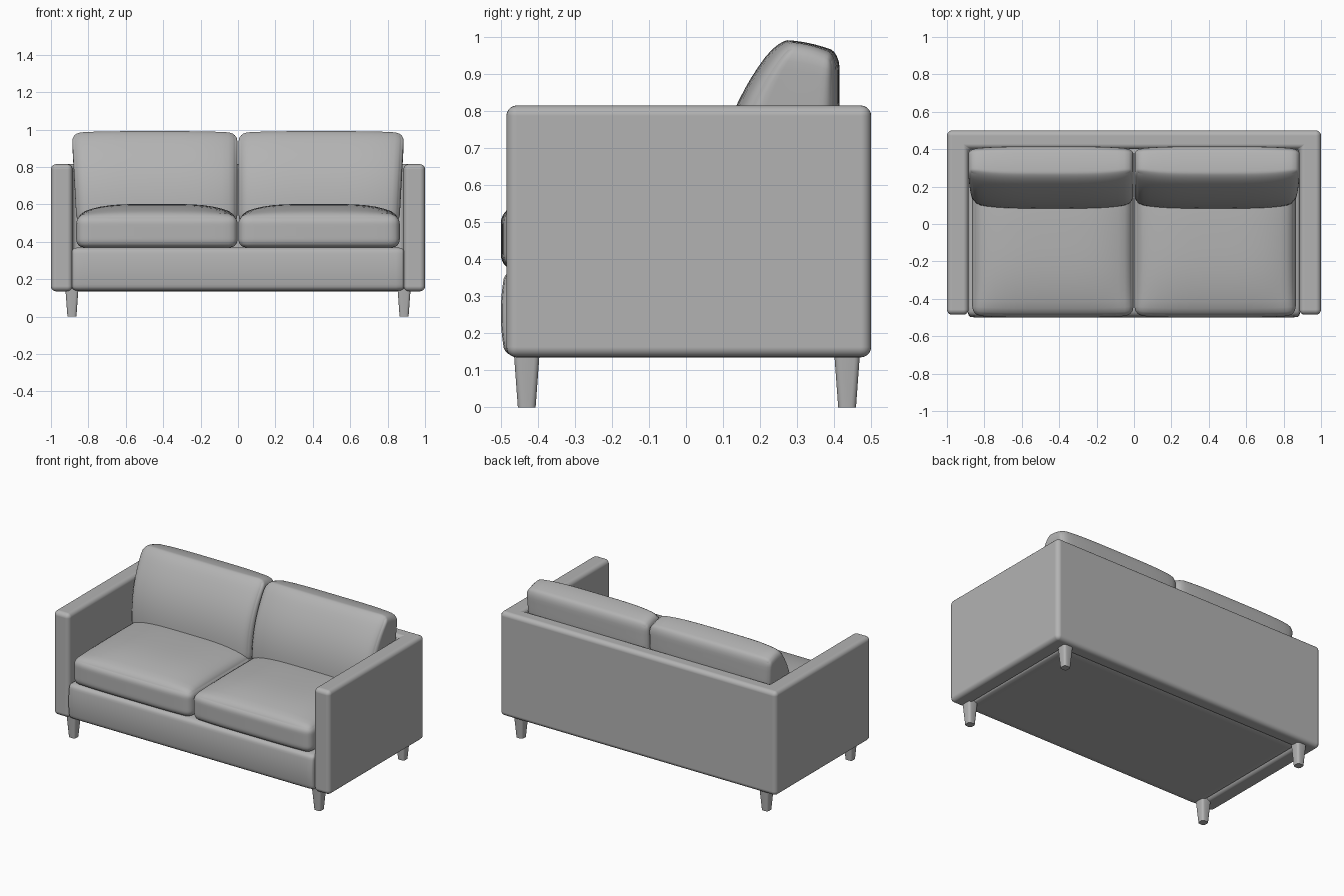
import bpy, bmesh, math
from mathutils import Vector, Matrix

if "Cube" in bpy.data.objects:
    bpy.data.objects.remove(bpy.data.objects["Cube"])

fabric = bpy.data.materials.new("grey fabric")
fabric.diffuse_color = (0.45, 0.45, 0.45, 1)
fabric.use_nodes = True
fabric.node_tree.nodes["Principled BSDF"].inputs["Base Color"].default_value = fabric.diffuse_color


def finish(name, bm, angle=60):
    bmesh.ops.recalc_face_normals(bm, faces=bm.faces)
    me = bpy.data.meshes.new(name)
    bm.to_mesh(me)
    bm.free()
    me.materials.append(fabric)
    ob = bpy.data.objects.new(name, me)
    bpy.context.collection.objects.link(ob)
    bpy.ops.object.select_all(action='DESELECT')
    ob.select_set(True)
    bpy.context.view_layer.objects.active = ob
    bpy.ops.object.shade_smooth_by_angle(angle=math.radians(angle))
    return ob


def soft_box(name, lo, hi, r, warp=None, cuts=19):
    """Rounded box between lo and hi; warp(p, t) reshapes it, t is -1..1 on each axis."""
    lo, hi = Vector(lo), Vector(hi)
    mid, half = (lo + hi) / 2, (hi - lo) / 2
    bm = bmesh.new()
    bmesh.ops.create_cube(bm, size=2)
    bmesh.ops.subdivide_edges(bm, edges=bm.edges[:], cuts=cuts, use_grid_fill=True)
    for v in bm.verts:
        t = Vector([math.sin(c * math.pi / 2) for c in v.co])  # denser near edges
        p = Vector([t[i] * half[i] for i in range(3)])
        core = Vector([max(-half[i] + r, min(half[i] - r, p[i])) for i in range(3)])
        p = core + (p - core).normalized() * r + mid
        v.co = warp(p, t) if warp else p
    return finish(name, bm, 80)


# U-shaped frame: both arms and the back in one piece
outline = [(-1, -.485), (-.885, -.485), (-.885, .4), (.885, .4),
           (.885, -.485), (1, -.485), (1, .5), (-1, .5)]
bm = bmesh.new()
face = bm.faces.new([bm.verts.new((x, y, .135)) for x, y in outline])
new = bmesh.ops.extrude_face_region(bm, geom=[face])["geom"]
bmesh.ops.translate(bm, vec=(0, 0, .68), verts=[g for g in new if isinstance(g, bmesh.types.BMVert)])
frame = finish("arms_and_back", bm)
bev = frame.modifiers.new("soft edges", 'BEVEL')
bev.width = .028
bev.segments = 5
bev.harden_normals = True


# Base with a softly bulging front
def base_warp(p, t):
    if t.y < 0:
        p.y -= .012 * (1 - t.z ** 2) * -t.y
    return p


soft_box("seat_base", (-.888, -.488, .138), (.888, .42, .37), .025, base_warp)


# Seat cushions: crowned top, slightly bulging front
def seat_warp(p, t):
    if t.z > 0:
        p.z += .06 * t.z * (1 - t.x ** 4) * (1 - abs(t.y) ** 3)
    if t.y < 0:
        p.y -= .012 * (1 - t.x ** 4) * -t.y
    return p


# Back cushions: leaning front, near upright rear, sloping top
def back_warp(p, t):
    s = max(0, min(1, (p.z - .5) / .49))
    v = (p.y + 1) / 2
    front = .08 + .17 * s ** 2.5 + .03 * t.x ** 4
    rear = .37 + .045 * min(1, s * 1.5) - .015 * t.x ** 4
    x = p.x * (.972 + .028 * s)
    return Vector((x, front + (rear - front) * v, p.z - .035 * v ** 2 * s - .01 * t.x ** 4 * s))


def back_shape(p, t):
    # the box is built .3 deep, then spread over -1..1 for the lean
    q = p.copy()
    q.y = p.y / .15
    return back_warp(q, t)


for side, s in (("left", -1), ("right", 1)):
    x0, x1 = sorted((s * .002, s * .865))
    soft_box(side + "_seat_cushion", (x0, -.488, .368), (x1, .38, .542), .045, seat_warp)
    x0, x1 = sorted((s * .003, s * .888))
    soft_box(side + "_back_cushion", (x0, -.15, .5), (x1, .15, .992), .045, back_shape)

# Tapered square legs with rounded corners
for fb, y in (("front", -.43), ("back", .435)):
    for side, x in (("left", -.888), ("right", .888)):
        bm = bmesh.new()
        bmesh.ops.create_cone(bm, cap_ends=True, segments=4,
                              radius1=.024 * math.sqrt(2), radius2=.035 * math.sqrt(2), depth=.15,
                              matrix=Matrix.Translation((x, y, .075)) @ Matrix.Rotation(math.pi / 4, 4, 'Z'))
        edges = [e for e in bm.edges if abs(e.verts[0].co.z - e.verts[1].co.z) > .1]
        bmesh.ops.bevel(bm, geom=edges, offset=.014, segments=3, profile=.5, affect='EDGES')
        finish(f"{fb}_{side}_leg", bm, 50)
